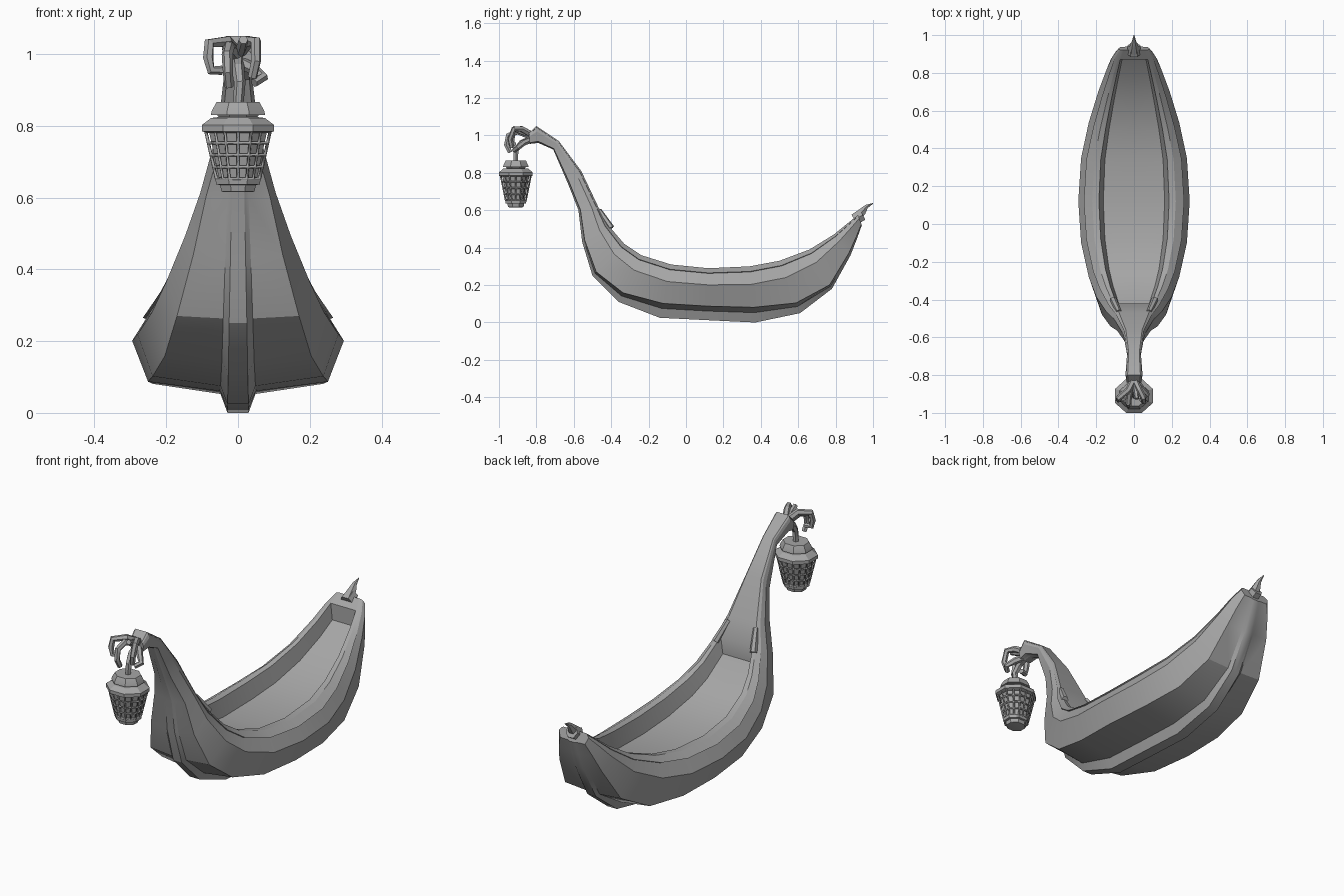
import bpy, bmesh, math
from mathutils import Vector

cube = bpy.data.objects.get("Cube")
if cube:
    bpy.data.objects.remove(cube, do_unlink=True)

GREY = (0.38, 0.38, 0.38, 1)
grey = bpy.data.materials.new("plain_grey")
grey.use_nodes = True
grey.diffuse_color = GREY
grey.node_tree.nodes["Principled BSDF"].inputs["Base Color"].default_value = GREY


def finish(obj, angle=28):
    """Give the object its colour and soften shallow edges."""
    obj.data.materials.append(grey)
    bpy.ops.object.select_all(action="DESELECT")
    obj.select_set(True)
    bpy.context.view_layer.objects.active = obj
    bpy.ops.object.shade_smooth_by_angle(angle=math.radians(angle))
    return obj


def add_mesh(name, bm):
    bmesh.ops.recalc_face_normals(bm, faces=bm.faces)
    mesh = bpy.data.meshes.new(name)
    bm.to_mesh(mesh)
    bm.free()
    obj = bpy.data.objects.new(name, mesh)
    bpy.context.collection.objects.link(obj)
    return obj


def tube(name, path, radii):
    """Bent rod through a few points, with a radius at each end."""
    curve = bpy.data.curves.new(name, "CURVE")
    curve.dimensions = "3D"
    curve.bevel_depth = 1
    curve.bevel_resolution = 1
    curve.use_fill_caps = True
    spline = curve.splines.new("POLY")
    spline.points.add(len(path) - 1)
    for i, (point, co) in enumerate(zip(spline.points, path)):
        point.co = (*co, 1)
        t = i / (len(path) - 1)
        point.radius = radii[0] + (radii[1] - radii[0]) * t
    obj = bpy.data.objects.new(name, curve)
    bpy.context.collection.objects.link(obj)
    bpy.ops.object.select_all(action="DESELECT")
    obj.select_set(True)
    bpy.context.view_layer.objects.active = obj
    bpy.ops.object.convert(target="MESH")
    return finish(bpy.context.view_layer.objects.active)


# Hull stations: sheer y, sheer z, keel y, keel z, half width
neck = [
    (-.84, 1.01, -.835, .955, .04), (-.80, 1.05, -.79, .96, .045),
    (-.68, .97, -.71, .925, .037), (-.56, .81, -.63, .74, .057),
    (-.47, .62, -.575, .6, .105), (-.42, .525, -.555, .43, .147),
]
well = [
    neck[-1], (-.33, .42, -.5, .25, .2), (-.24, .36, -.36, .11, .24),
    (-.08, .31, -.14, .025, .28), (.12, .29, .12, .012, .295),
    (.34, .3, .37, .0, .28), (.5, .33, .61, .05, .24),
    (.66, .39, .78, .18, .19), (.79, .47, .88, .36, .145),
    (.87, .535, .915, .45, .115),
]
stern = [well[-1], (.92, .575, .94, .52, .085)]
WELL_DEPTH = .085


def section(station, is_open):
    """Half cross-section from keel centre, round the side, to deck centre."""
    sy, sz, ky, kz, w = station
    sheer, keel = Vector((0, sy, sz)), Vector((0, ky, kz))
    chine = .1 + .17 * min(1, max(0, (w - .19) / .09))
    keel_scale = math.sqrt(w / .295)
    profile = [
        (0, 0), (0, .03 * keel_scale), (chine * .65, .05 * keel_scale),
        (chine, .85 * w), (.68, w), (.9, .87 * w), (.91, .9 * w),
        (1, .75 * w), (1, .63 * w),
    ]
    points = []
    for t, x in profile:
        p = keel.lerp(sheer, t)
        p.x = x
        points.append(p)
    drop = WELL_DEPTH if is_open else 0
    points += [Vector((x, sy, sz - drop)) for x in (.55 * w, 0)]
    return points


# Hull with long neck, hollow well and rail
bm = bmesh.new()
sections = [section(s, False) for s in neck]
sections += [section(s, True) for s in well]
sections += [section(s, False) for s in stern]
rows = [[bm.verts.new(p) for p in sec] for sec in sections]
for a, b in zip(rows, rows[1:]):
    for i in range(len(a) - 1):
        bm.faces.new((a[i], a[i + 1], b[i + 1], b[i]))
bm.faces.new(rows[0])
bm.faces.new(rows[-1][::-1])
bmesh.ops.remove_doubles(bm, verts=bm.verts, dist=1e-4)
bmesh.ops.mirror(bm, geom=bm.verts[:] + bm.edges[:] + bm.faces[:],
                 axis="X", merge_dist=1e-4)
finish(add_mesh("hull", bm))

# Raised ends of the rail beside the neck
for side, label in ((1, "left"), (-1, "right")):
    tube("rail_end_" + label,
         [(side * .08, -.465, .6), (side * .11, -.4, .505)], (.014, .018))

# Horn at the stern
tube("stern_collar", [(0, .9, .55), (0, .945, .575)], (.036, .033))
tube("stern_horn", [(0, .91, .56), (0, .945, .595), (0, .965, .62),
                    (0, 1.0, .637)], (.032, .002))

# Curling tendrils at the neck tip
tendrils = {
    "outer_right": [(0, -.82, 1.0), (-.03, -.88, 1.035), (-.08, -.92, 1.03),
                    (-.083, -.93, .99), (-.075, -.93, .955),
                    (-.045, -.92, .955)],
    "inner_right": [(0, -.82, .99), (-.025, -.9, 1.02), (-.03, -.95, 1.0),
                    (-.028, -.96, .95), (-.025, -.94, .91)],
    "inner_left": [(0, -.82, 1.0), (.03, -.88, 1.035), (.05, -.92, 1.035),
                   (.05, -.94, .98), (.04, -.93, .935)],
    "outer_left": [(0, -.82, .98), (.04, -.87, .96), (.07, -.9, .935),
                   (.045, -.92, .92)],
    "upper": [(0, -.82, 1.0), (.01, -.88, 1.02), (.015, -.925, 1.04)],
}
for label, path in tendrils.items():
    tube("tendril_" + label, path, (.018, .013))
tube("lantern_hook", [(0, -.82, .985), (0, -.88, .96), (.005, -.91, .92),
                      (0, -.91, .85)], (.02, .014))

# Lantern: eight-sided rings stacked under the neck tip
LANTERN_Y = -.91


def lantern_part(name, profile, split=1, capped=True):
    """Stack rings of (reach, height); split adds points along each side."""
    bm = bmesh.new()
    rings = []
    for reach, z in profile:
        r = reach / math.cos(math.pi / 8)
        corners = [Vector((r * math.cos((k + .5) * math.pi / 4),
                           LANTERN_Y + .9 * r * math.sin((k + .5) * math.pi / 4),
                           z)) for k in range(8)]
        ring = []
        for k in range(8):
            for j in range(split):
                ring.append(bm.verts.new(
                    corners[k].lerp(corners[(k + 1) % 8], j / split)))
        rings.append(ring)
    for a, b in zip(rings, rings[1:]):
        for i in range(len(a)):
            j = (i + 1) % len(a)
            bm.faces.new((a[i], a[j], b[j], b[i]))
    if capped:
        bm.faces.new(rings[0])
        bm.faces.new(rings[-1])
    return finish(add_mesh(name, bm), 15)


lantern_part("lantern_roof", [(.045, .81), (.058, .83), (.076, .83),
                              (.073, .842), (.06, .866)])
lantern_part("lantern_upper_band", [(.086, .78), (.1, .785), (.1, .803),
                                    (.075, .822), (.05, .825)])
lantern_part("lantern_panes", [(.052, .65), (.082, .79)])
lantern_part("lantern_base", [(.035, .615), (.046, .617), (.05, .635),
                              (.061, .637), (.063, .652), (.05, .658)])
lattice = lantern_part("lantern_lattice",
                       [(.06 + .03 * k / 4, .652 + .134 * k / 4)
                        for k in range(5)], 2, False)
bars = lattice.modifiers.new("bars", "WIREFRAME")
bars.thickness = .009
bars.use_boundary = True
